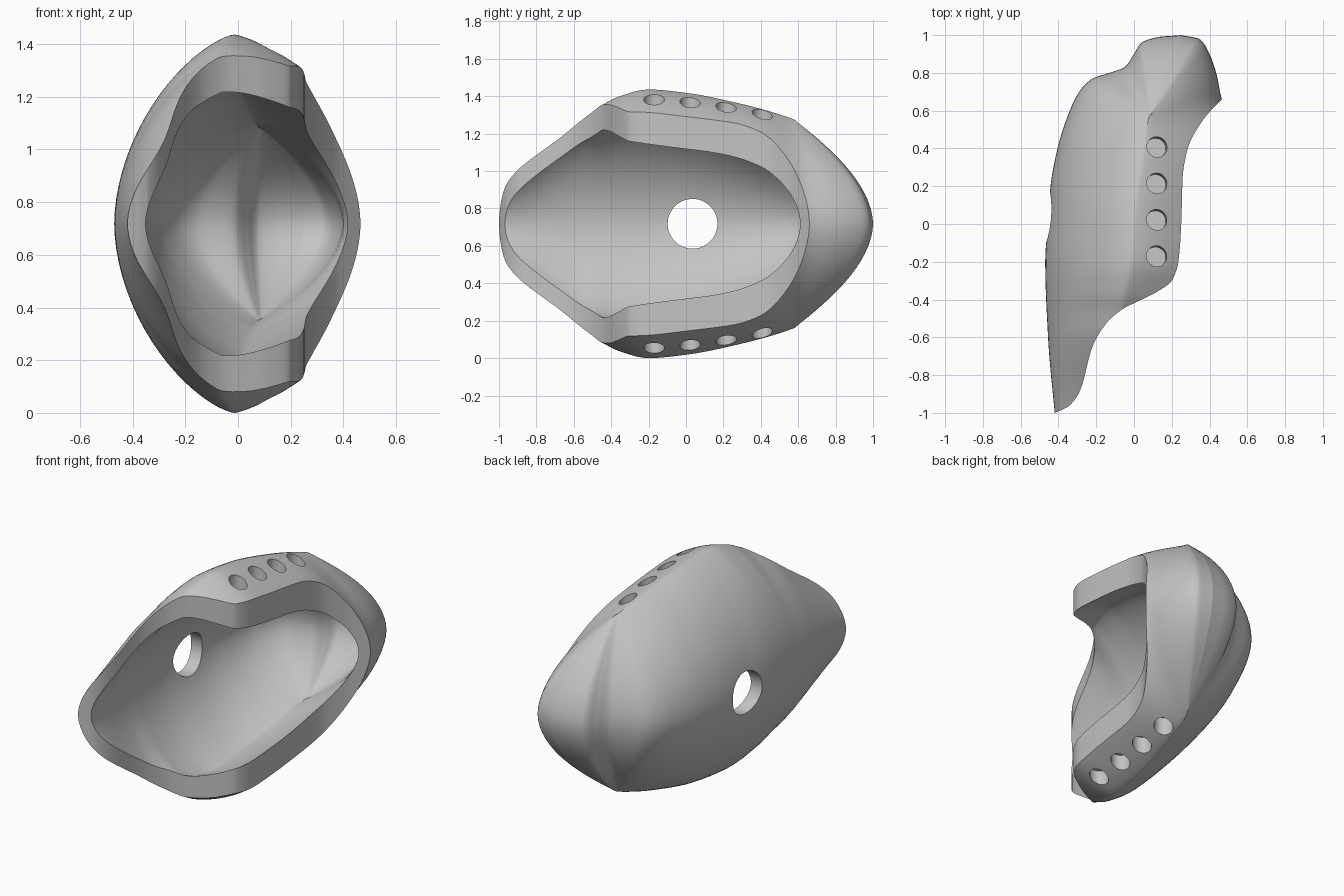
import bpy, bmesh, math
from mathutils import Vector, Matrix

MID_Z = 0.718
SLICES, SIDES = 120, 80

if "Cube" in bpy.data.objects:
    bpy.data.objects.remove(bpy.data.objects["Cube"], do_unlink=True)


def smooth_curve(points):
    """Return a smooth function through (position, value) points, without overshoot."""
    xs, ys = zip(*points)
    gaps = [(ys[i + 1] - ys[i]) / (xs[i + 1] - xs[i]) for i in range(len(xs) - 1)]
    slopes = [gaps[0]]
    for before, after in zip(gaps, gaps[1:]):
        slopes.append(2 * before * after / (before + after) if before * after > 0 else 0)
    slopes.append(gaps[-1])

    def value(x):
        i = 0
        while i < len(gaps) - 1 and x > xs[i + 1]:
            i += 1
        width = xs[i + 1] - xs[i]
        t = min(max((x - xs[i]) / width, 0), 1)
        rest = 1 - t
        return (rest * rest * (1 + 2 * t) * ys[i] + t * t * (3 - 2 * t) * ys[i + 1]
                + width * t * rest * (rest * slopes[i] - t * slopes[i + 1]))
    return value


# Widest outline along y: back wall and open side, meeting at the back tip
left = smooth_curve([(-1.05, -.415), (-.6, -.455), (-.2, -.47), (0, -.457), (.2, -.442),
                     (.4, -.405), (.6, -.34), (.7, -.29), (.77, -.22), (.8, -.13), (.83, -.05),
                     (.9, 0), (.96, .04), (.99, .13), (1, .25)])
right = smooth_curve([(-1.05, .63), (.2, .63), (.4, .595), (.6, .49), (.66, .465), (.8, .435),
                      (.93, .385), (.98, .345), (1, .25)])
centre = smooth_curve([(-1.05, 0), (.5, 0), (.7, .07), (.83, .17), (1, .25)])
# Top ridge: it stops short of the back, where the arches fan out from its end
ridge_x = smooth_curve([(-1.05, -.13), (-.6, -.1), (-.45, -.06), (-.2, -.01), (0, 0), (.5, .06), (1, .09)])
ridge_y = smooth_curve([(-1.05, -1.05), (.3, .3), (.6, .51), (.8, .565), (1, .58)])
height = smooth_curve([(-1.05, .32), (-.95, .365), (-.85, .42), (-.7, .51), (-.6, .567), (-.45, .635),
                       (-.36, .68), (-.2, .718), (0, .7), (.3, .64), (.5, .585), (.6, .55)])
# How quickly each arch falls away from the ridge
left_fall = smooth_curve([(-1.05, 1.4), (.4, 1.4), (.8, 2), (1, 2.1)])
right_fall = smooth_curve([(-1.05, 1.55), (.3, 1.55), (.7, 1.8), (1, 2.1)])
# Cavity height as a share of the outer height
hollow = smooth_curve([(-1.05, .75), (-.9, .77), (-.7, .82), (-.6, .81), (-.45, .77), (-.2, .75),
                       (.1, .73), (.4, .67), (.55, .65), (1, .65)])
# Wavy edge of the opening: x along y
opening = smooth_curve([(-1.06, -.6), (-1, -.42), (-.96, -.34), (-.88, -.285), (-.65, -.22),
                        (-.53, -.15), (-.45, -.06), (-.41, .02), (-.36, .12), (-.3, .2), (-.2, .235),
                        (0, .25), (.25, .258), (.4, .285), (.55, .365), (.66, .465), (.85, .65)])


def make_object(name, bm):
    bmesh.ops.recalc_face_normals(bm, faces=bm.faces)
    mesh = bpy.data.meshes.new(name)
    bm.to_mesh(mesh)
    bm.free()
    obj = bpy.data.objects.new(name, mesh)
    bpy.context.collection.objects.link(obj)
    return obj


def loft_body(name, is_cavity):
    """Loft rings, each made of a left and a right arch that share the ridge."""
    bm = bmesh.new()
    rings = []
    for i in range(SLICES + 1):
        # rings crowd together toward the back tip
        y = -1.05 + 2.05 * math.sin(math.pi / 2 * i / SLICES)
        top_x, top_y, h = ridge_x(y), ridge_y(y), height(ridge_y(y))
        x_left, x_right, place = left(y), right(y), y
        if is_cavity:
            c = centre(y)
            x_left, x_right = c + (x_left - c) * .83, c + (x_right - c) * .86
            h *= hollow(y)
            place = y if y < .55 else .55 + (y - .55) * .82
            top_y = min(top_y, place)
        ring = []
        for k in range(SIDES):
            t = 2 * math.pi * k / SIDES
            co, si = math.cos(t), math.sin(t)
            edge, fall = (x_right, right_fall(y)) if co > 0 else (x_left, left_fall(y))
            out = abs(co) ** fall
            up = math.copysign(abs(si) ** 1.08, si)
            ring.append(bm.verts.new((top_x + (edge - top_x) * out,
                                      top_y + (place - top_y) * out, MID_Z + h * up)))
        rings.append(ring)
    for r, s in zip(rings, rings[1:]):
        for k in range(SIDES):
            n = (k + 1) % SIDES
            bm.faces.new((r[k], r[n], s[n], s[k]))
    bm.faces.new(rings[0])
    # the two arches of the last ring coincide and close the tip
    bmesh.ops.remove_doubles(bm, verts=bm.verts, dist=1e-5)
    return make_object(name, bm)


def opening_cutter():
    """Upright prism covering everything in front of the wavy edge."""
    bm = bmesh.new()
    steps = 160
    ys = [-1.06 + 1.91 * i / steps for i in range(steps + 1)]
    outline = [(opening(y), y) for y in ys] + [(2, ys[-1]), (2, -1.5), (-.6, -1.5)]
    face = bm.faces.new([bm.verts.new((x, y, -1)) for x, y in outline])
    raised = bmesh.ops.extrude_face_region(bm, geom=[face])
    bmesh.ops.translate(bm, vec=(0, 0, 4),
                        verts=[v for v in raised["geom"] if isinstance(v, bmesh.types.BMVert)])
    return make_object("opening_cutter", bm)


def round_cutter(name, place, axis, radius, depth):
    bm = bmesh.new()
    turn = Vector((0, 0, 1)).rotation_difference(Vector(axis)).to_matrix().to_4x4()
    bmesh.ops.create_cone(bm, cap_ends=True, segments=48, radius1=radius, radius2=radius,
                          depth=depth, matrix=Matrix.Translation(place) @ turn)
    return make_object(name, bm)


shell = loft_body("shell", False)
cutters = [loft_body("cavity_cutter", True), opening_cutter(),
           round_cutter("back_hole_cutter", (-.45, .035, MID_Z), (1, 0, 0), .133, .5)]

# Four shallow round pockets along the top, mirrored along the bottom
for i in range(4):
    y = -.17 + .192 * i
    for side in (1, -1):
        z = MID_Z + side * .93 * height(y)
        cutters.append(round_cutter("pocket_cutter", (.12, y, z), (.08, .08, side), .055, .17))

# Carve the shell
bpy.context.view_layer.objects.active = shell
shell.select_set(True)
for cutter in cutters:
    cutter.hide_render = True
    mod = shell.modifiers.new("carve", "BOOLEAN")
    mod.operation = "DIFFERENCE"
    mod.solver = "EXACT"
    mod.object = cutter
    bpy.ops.object.modifier_apply(modifier=mod.name)
    bpy.data.objects.remove(cutter, do_unlink=True)

# Plain grey finish
grey = bpy.data.materials.new("plain_grey")
grey.use_nodes = True
colour = (.55, .55, .55, 1)
grey.diffuse_color = colour
grey.node_tree.nodes["Principled BSDF"].inputs["Base Color"].default_value = colour
shell.data.materials.clear()
shell.data.materials.append(grey)
bpy.ops.object.shade_smooth_by_angle(angle=math.radians(32))
